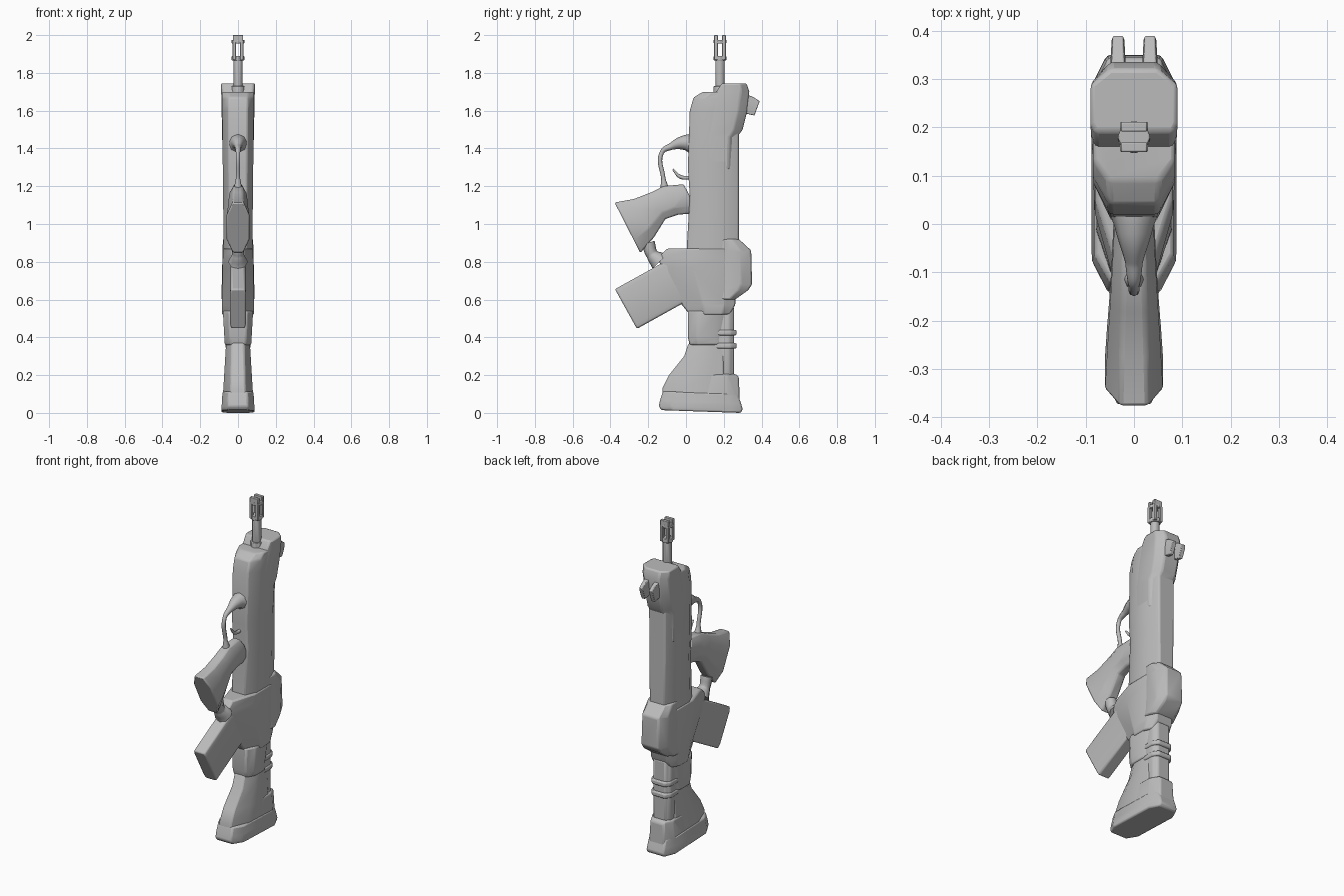
import bpy, bmesh, math
from mathutils import Matrix, Vector

if "Cube" in bpy.data.objects:
    bpy.data.objects.remove(bpy.data.objects["Cube"])

SHADE = .5
grey = bpy.data.materials.new("plain grey")
grey.use_nodes = True
grey.diffuse_color = (SHADE, SHADE, SHADE, 1)
grey.node_tree.nodes["Principled BSDF"].inputs["Base Color"].default_value = grey.diffuse_color

BARREL_Y = .18


def select_only(ob):
    bpy.ops.object.select_all(action="DESELECT")
    ob.select_set(True)
    bpy.context.view_layer.objects.active = ob


def finish(name, bm, bevel):
    """Turn a bmesh into a smooth shaded object with softened edges."""
    bmesh.ops.recalc_face_normals(bm, faces=bm.faces)
    mesh = bpy.data.meshes.new(name)
    bm.to_mesh(mesh)
    bm.free()
    mesh.materials.append(grey)
    ob = bpy.data.objects.new(name, mesh)
    bpy.context.collection.objects.link(ob)
    soften = ob.modifiers.new("soft edges", "BEVEL")
    soften.width, soften.segments = bevel, 2
    select_only(ob)
    bpy.ops.object.shade_smooth_by_angle(angle=math.radians(40))
    return ob


def loft(name, sections, half, nose=.6, tail=.65, lo=.25, hi=.75, bevel=.008, at=(0, 0, 0), tilt=0):
    """Skin chamfered sections of (height, front, back).

    half is the half width at the first and last section; nose and tail narrow
    the front and back faces, whose chamfers end at the fractions lo and hi.
    """
    bm = bmesh.new()
    start, end = sections[0][0], sections[-1][0]
    rings = []
    for height, front, back in sections:
        width = half[0] + (half[1] - half[0]) * (height - start) / (end - start)
        right = [(width * nose, 0), (width, lo), (width, hi), (width * tail, 1)]
        left = [(-x, t) for x, t in reversed(right)]
        rings.append([bm.verts.new((x, front + (back - front) * t, height)) for x, t in right + left])
    for low, high in zip(rings, rings[1:]):
        for i in range(len(low)):
            bm.faces.new((low[i - 1], low[i], high[i], high[i - 1]))
    bm.faces.new(rings[0])
    bm.faces.new(rings[-1])
    ob = finish(name, bm, bevel)
    ob.location = at
    ob.rotation_euler.x = math.radians(tilt)
    return ob


def rod(name, low, high, radius, sides=12):
    """Upright cylinder on the barrel axis."""
    bm = bmesh.new()
    middle = Matrix.Translation((0, BARREL_Y, (low + high) / 2))
    bmesh.ops.create_cone(bm, cap_ends=True, segments=sides, radius1=radius, radius2=radius,
                          depth=high - low, matrix=middle)
    return finish(name, bm, .003)


def box(name, centre, size):
    bm = bmesh.new()
    bmesh.ops.create_cube(bm, matrix=Matrix.Translation(centre) @ Matrix.Diagonal(size).to_4x4())
    return finish(name, bm, .003)


def bent_bar(name, path, radius, flat=1):
    """Rounded bar along a smooth side path of (y, z, thickness)."""
    curve = bpy.data.curves.new(name, "CURVE")
    curve.dimensions = "3D"
    curve.bevel_depth, curve.bevel_resolution = radius, 2
    curve.use_fill_caps = True
    spline = curve.splines.new("BEZIER")
    spline.bezier_points.add(len(path) - 1)
    for point, (y, z, thickness) in zip(spline.bezier_points, path):
        point.co = (0, y, z)
        point.radius = thickness
        point.handle_left_type = point.handle_right_type = "AUTO"
    curve.materials.append(grey)
    ob = bpy.data.objects.new(name, curve)
    bpy.context.collection.objects.link(ob)
    ob.scale.x = flat
    select_only(ob)
    bpy.ops.object.convert(target="MESH")
    return ob


# Main housing, its front narrowed between the chamfers
loft("main_housing",
     [(.8, 0, .28), (1.15, .02, .28), (1.3, .01, .28), (1.6, .02, .28), (1.67, .04, .28), (1.7, .09, .26)],
     half=(.075, .085))

# Upper block that carries the sight
loft("upper_block",
     [(1.29, .1, .265), (1.46, .1, .27), (1.5, .11, .3), (1.6, .13, .325), (1.7, .16, .335), (1.745, .19, .32)],
     half=(.08, .09), nose=.9, tail=.55, lo=.15)

# Magazine well and lower housing
loft("lower_housing",
     [(.52, .02, .23), (.57, -.02, .26), (.77, -.13, .28), (.82, -.15, .28), (.87, -.1, .28)],
     half=(.085, .08), nose=.4, lo=.4, hi=.8)

# Bump on the back of the housing
loft("rear_bump",
     [(.6, .18, .26), (.65, .18, .33), (.68, .18, .35), (.86, .18, .345), (.92, .18, .28)],
     half=(.088, .08), nose=.9, hi=.65)

# Grip, leaning down and forward from the housing
loft("grip",
     [(-.37, -.1, .07), (-.27, -.06, .11), (-.2, -.05, .11), (-.1, -.11, .12), (0, -.15, .15)],
     half=(.04, .06), nose=.5, tail=.5, at=(0, -.31, .98), tilt=117)

# Strut joining the grip to the magazine well
bent_bar("grip_strut", [(-.2, .9, 1), (-.18, .84, .9), (-.14, .8, 1.5)], radius=.035)

# Trigger guard, its flared root and the trigger
bent_bar("trigger_guard",
         [(-.11, 1.17, 2), (-.12, 1.24, .9), (-.127, 1.38, .9), (-.08, 1.41, 1.4), (-.01, 1.43, 3), (.06, 1.42, 5)],
         radius=.013)
bent_bar("trigger", [(.03, 1.245, 1), (-.03, 1.25, 1), (-.07, 1.29, .5)], radius=.01)

# Magazine
loft("magazine", [(-.33, -.12, .12), (0, -.12, .12)], half=(.042, .042),
     nose=.85, tail=.85, lo=.1, hi=.9, at=(0, -.318, .55), tilt=119)

# Neck between housing and stock, with the collared tube behind it
loft("neck", [(.36, .02, .2), (.4, .01, .2), (.54, .01, .22)], half=(.07, .08))
loft("rear_tube", [(.15, .15, .255), (.56, .15, .255)], half=(.06, .06), nose=.9)
for position, low in (("lower", .34), ("upper", .41)):
    loft(f"{position}_tube_collar", [(low, .14, .268), (low + .03, .14, .268)], half=(.066, .066), nose=.9)

# Stock, its heel block and the butt pad
loft("stock",
     [(.04, -.12, .2), (.13, -.125, .2), (.2, -.09, .2), (.3, -.01, .2), (.36, .01, .2), (.385, .03, .2)],
     half=(.083, .062), nose=.5, tail=.9, lo=.35)
loft("stock_heel", [(.05, .04, .285), (.19, .04, .28), (.205, .08, .265)],
     half=(.083, .072), nose=.9, tail=.6)
loft("butt_pad", [(0, -.13, .29), (.02, -.145, .3), (.05, -.14, .29), (.1, -.125, .27)],
     half=(.088, .082), lo=.15, hi=.85, at=(0, 0, .01), tilt=-2)

# Barrel and slotted muzzle
rod("barrel_root", 1.62, 1.73, .034)
rod("barrel", 1.7, 1.88, .025)
rod("muzzle_collar", 1.865, 1.89, .034, sides=8)
rod("muzzle_cap", 1.955, 1.975, .034, sides=8)
for depth, y in (("front", BARREL_Y - .021), ("rear", BARREL_Y + .021)):
    box(f"{depth}_muzzle_lip", (0, y, 1.98), (.054, .02, .04))
    for side, x in (("left", .02), ("right", -.02)):
        box(f"{depth}_{side}_muzzle_post", (x, y, 1.92), (.018, .02, .1))

# Twin sight prongs, pointing back and slightly down
for side, x in (("left", .033), ("right", -.033)):
    loft(f"{side}_sight_prong", [(-.1, -.05, .06), (-.04, -.05, .045), (0, -.04, .04)],
         half=(.018, .013), nose=.8, tail=.8, bevel=.003, at=(x, .376, 1.612), tilt=-110)
